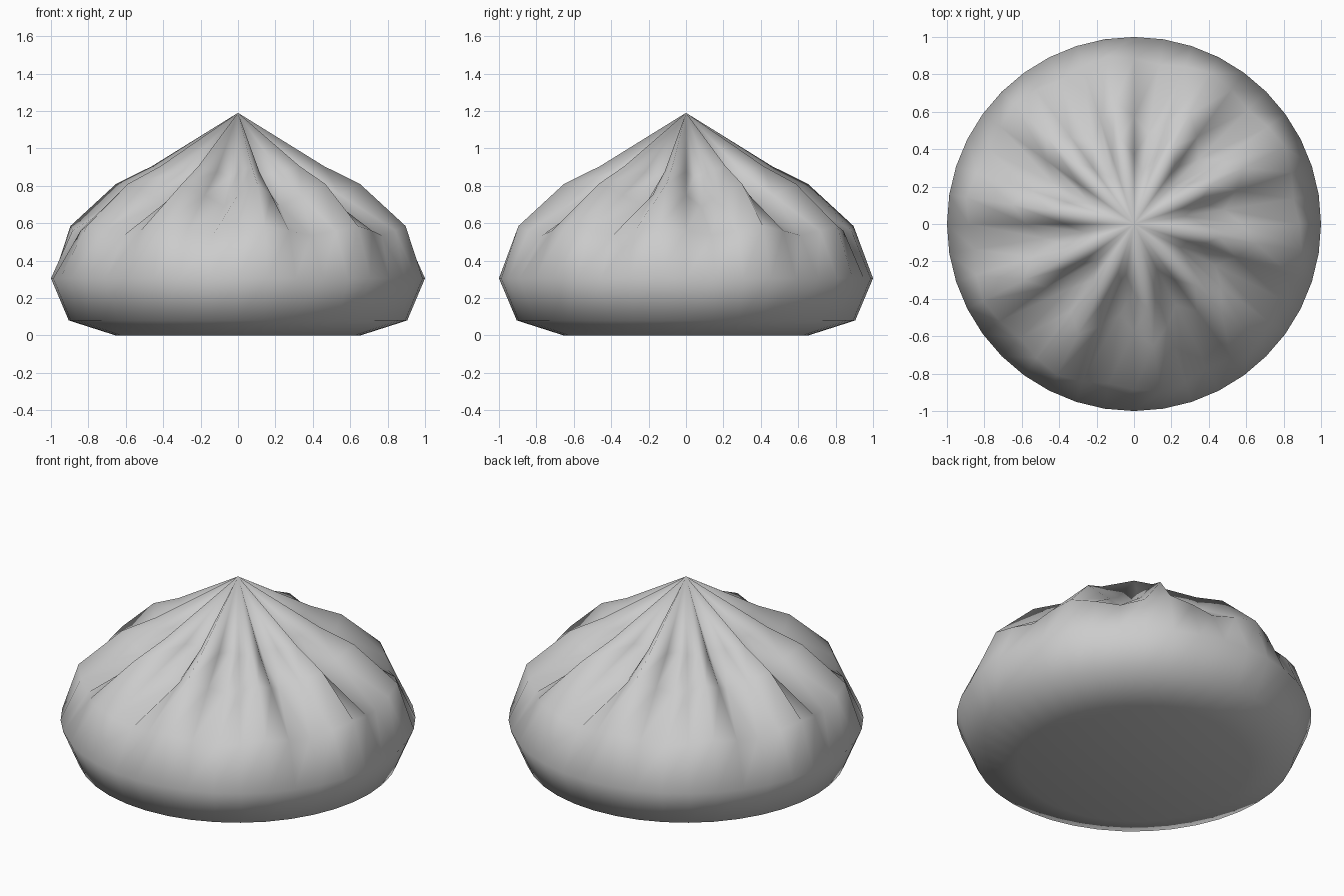
import bpy, bmesh
from math import sin, cos, pi

if "Cube" in bpy.data.objects:
    bpy.data.objects.remove(bpy.data.objects["Cube"])

SEGMENTS = 40
PLEATS = 10

# Profile from base to crown: radius, height, pleat depth (radial), pleat depth (vertical)
PROFILE = [
    (0.655, 0.00, 0.00, 0.00),
    (0.905, 0.08, 0.00, 0.00),
    (1.000, 0.305, 0.00, 0.00),
    (0.885, 0.56, 0.022, 0.025),
    (0.575, 0.75, 0.085, 0.06),
    (0.370, 0.875, 0.095, 0.03),
]
APEX = 1.19

bm = bmesh.new()

# Pleated rings
rings = []
for r, z, dr, dz in PROFILE:
    ring = []
    for i in range(SEGMENTS):
        a = 2 * pi * i / SEGMENTS
        fold = -sin(PLEATS * a)
        rad = r + dr * fold
        ring.append(bm.verts.new((rad * cos(a), rad * sin(a), z + dz * fold)))
    rings.append(ring)

# Skin between rings
for low, high in zip(rings, rings[1:]):
    for i in range(SEGMENTS):
        j = (i + 1) % SEGMENTS
        bm.faces.new((low[i], low[j], high[j], high[i]))

# Gathered tip and flat underside
tip = bm.verts.new((0, 0, APEX))
base = bm.verts.new((0, 0, 0))
for i in range(SEGMENTS):
    j = (i + 1) % SEGMENTS
    bm.faces.new((rings[-1][i], rings[-1][j], tip))
    bm.faces.new((rings[0][j], rings[0][i], base))

bmesh.ops.recalc_face_normals(bm, faces=bm.faces[:])
for f in bm.faces:
    f.smooth = True

mesh = bpy.data.meshes.new("steamed_bun")
bm.to_mesh(mesh)
bm.free()
bun = bpy.data.objects.new("steamed_bun", mesh)
bpy.context.collection.objects.link(bun)
